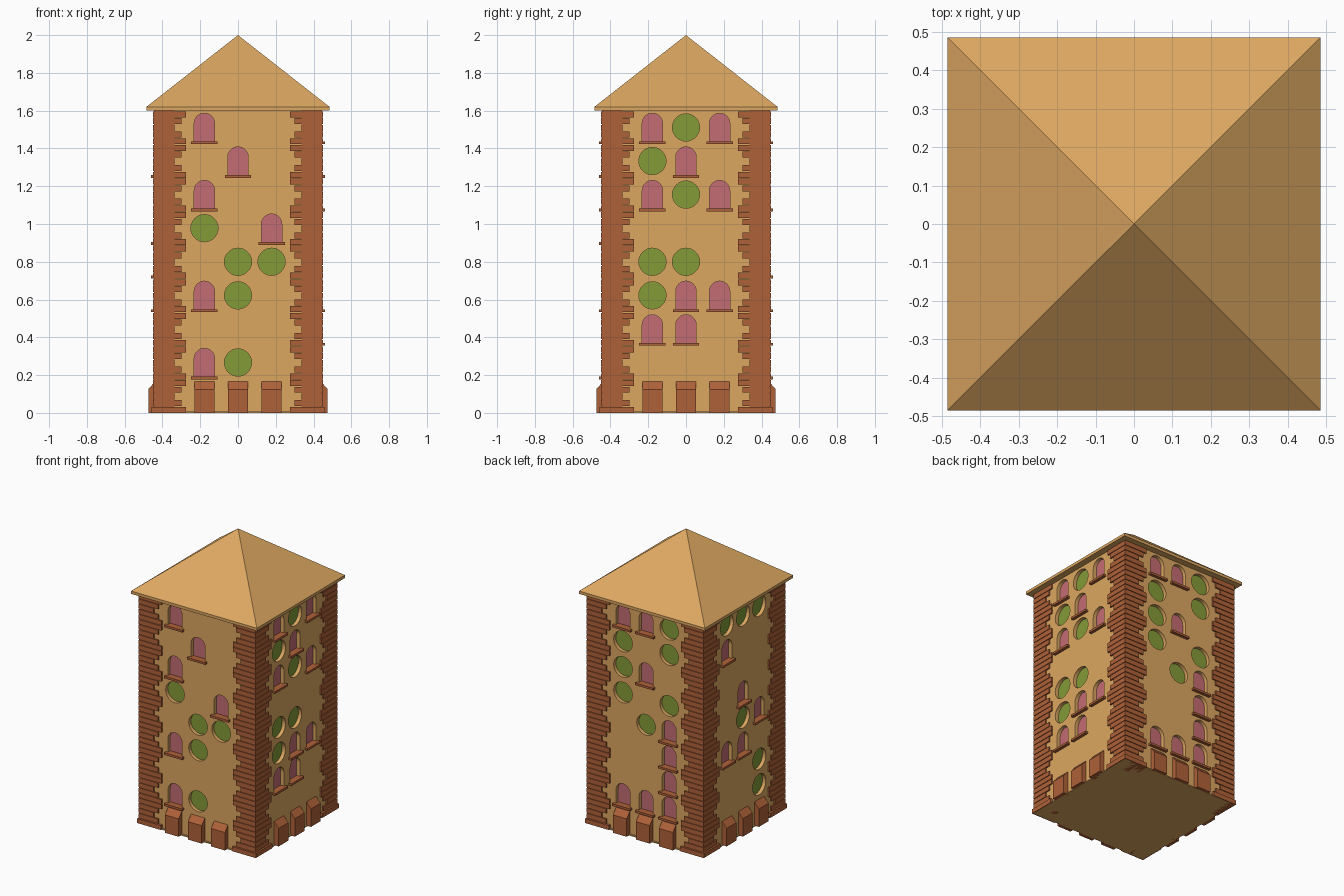
import bpy, bmesh, math
from mathutils import Vector

if "Cube" in bpy.data.objects:
    bpy.data.objects.remove(bpy.data.objects["Cube"])

T = 1.6 / 9          # tile size of the facade grid
WALL, GLASS = 0.44, 0.415


def material(name, rgb):
    m = bpy.data.materials.new(name)
    m.diffuse_color = (*rgb, 1)
    m.use_nodes = True
    m.node_tree.nodes["Principled BSDF"].inputs["Base Color"].default_value = m.diffuse_color
    return m


PLASTER = material("plaster", (0.72, 0.39, 0.12))
BRICK = material("brick", (0.43, 0.12, 0.04))
PINK = material("pink_glass", (0.55, 0.15, 0.17))
GREEN = material("green_glass", (0.23, 0.33, 0.04))


def finish(bm, name, mat, turn=0):
    me = bpy.data.meshes.new(name)
    bm.to_mesh(me)
    bm.free()
    me.materials.append(mat)
    ob = bpy.data.objects.new(name, me)
    ob.rotation_euler.z = turn * math.pi / 2
    bpy.context.collection.objects.link(ob)
    return ob


def box(bm, lo, hi):
    lo, hi = Vector(lo), Vector(hi)
    vs = bmesh.ops.create_cube(bm, size=1)["verts"]
    for v in vs:
        v.co = (lo + hi) / 2 + Vector(a * b for a, b in zip(v.co, hi - lo))


def poly(bm, pts):
    return bm.faces.new([bm.verts.new(p) for p in pts])


def rect(x0, x1, z0, z1):
    return [(x0, z0), (x1, z0), (x1, z1), (x0, z1)]


def outline(kind, cx, z0):
    """Counter-clockwise window outline inside a tile."""
    if kind == "G":
        return [(cx + 0.072 * math.cos(a * math.tau / 32),
                 z0 + T / 2 + 0.072 * math.sin(a * math.tau / 32)) for a in range(32)]
    arch = [(cx + 0.054 * math.cos(a * math.pi / 16),
             z0 + 0.11 + 0.054 * math.sin(a * math.pi / 16)) for a in range(17)]
    return [(cx - 0.054, z0 + 0.014), (cx + 0.054, z0 + 0.014)] + arch


def holed_tile(bm, x0, z0, hole):
    """Plaster tile with an opening and its reveal."""
    edges, rings = [], []
    for pts in (rect(x0, x0 + T, z0, z0 + T), hole):
        vs = [bm.verts.new((x, -WALL, z)) for x, z in pts]
        edges += [bm.edges.new((vs[i - 1], vs[i])) for i in range(len(vs))]
        rings.append(vs)
    geom = bmesh.ops.triangle_fill(bm, edges=edges, use_beauty=True, normal=(0, -1, 0))["geom"]
    for f in geom:
        if isinstance(f, bmesh.types.BMFace):
            f.normal_update()
            if f.normal.y > 0:
                f.normal_flip()
    front = rings[1]
    back = [bm.verts.new((x, -GLASS, z)) for x, z in hole]
    for i in range(len(hole)):
        bm.faces.new((front[i - 1], front[i], back[i], back[i - 1]))


# Window layout per side, top row first: P arched pink, G round green
FACADES = {
    "front": "P.. .P. P.. G.P .GG PG. ... PG. ...",
    "right": "PGP GP. PGP ... GG. GPP PP. ... ...",
    "back": "PPG G.G GP. G.G .GP ..P ..P PPP ...",
    "left": "GGG P.. ... .P. .GP PP. ..G ..G ...",
}

for turn, (side, layout) in enumerate(FACADES.items()):
    wall, pink, green, sills, piers = (bmesh.new() for _ in range(5))
    for r, row in enumerate(layout.split()):
        z0 = (8 - r) * T
        for c, kind in enumerate(row):
            cx = (c - 1) * T
            if kind == ".":
                poly(wall, [(x, -WALL, z) for x, z in rect(cx - T / 2, cx + T / 2, z0, z0 + T)])
                continue
            hole = outline(kind, cx, z0)
            holed_tile(wall, cx - T / 2, z0, hole)
            poly(green if kind == "G" else pink, [(x, -GLASS, z) for x, z in hole])
            if kind == "P":
                box(sills, (cx - 0.07, -0.461, z0), (cx + 0.07, -GLASS, z0 + 0.015))
    # plain strips behind the corner bricks
    for x0, x1 in ((-WALL, -1.5 * T), (1.5 * T, WALL)):
        poly(wall, [(x, -WALL, z) for x, z in rect(x0, x1, 0, 1.6)])
    # sloped piers along the foot of the wall
    for cx in (-T, 0, T):
        prof = [(-0.43, 0), (-0.475, 0), (-0.475, 0.125), (-WALL, 0.165), (-0.43, 0.165)]
        f = poly(piers, [(cx - 0.053, y, z) for y, z in prof])
        ext = bmesh.ops.extrude_face_region(piers, geom=[f], use_keep_orig=True)["geom"]
        bmesh.ops.translate(piers, vec=(0.106, 0, 0),
                            verts=[v for v in ext if isinstance(v, bmesh.types.BMVert)])
    bmesh.ops.recalc_face_normals(piers, faces=piers.faces)
    finish(wall, side + "_wall", PLASTER, turn)
    finish(pink, side + "_arched_glass", PINK, turn)
    finish(green, side + "_round_glass", GREEN, turn)
    finish(sills, side + "_sills", BRICK, turn)
    finish(piers, side + "_piers", BRICK, turn)

# Toothed brick corners
COURSE = T / 5
TEETH = [0.275, 0.30, 0.335, 0.30, 0.275]
for turn in range(4):
    bm = bmesh.new()
    box(bm, (0.335, -0.444, 0), (0.444, -0.335, 1.6))
    for i in range(45):
        w, out = TEETH[i % 5], 0.457 if i == 0 else 0.45
        box(bm, (w, -out, i * COURSE), (out, -w, (i + 1) * COURSE - 0.004))
    finish(bm, "corner_bricks", BRICK, turn)

# Floor slab
bm = bmesh.new()
box(bm, (-0.45, -0.45, 0), (0.45, 0.45, 0.008))
finish(bm, "floor", PLASTER)

# Pyramid roof with a thin eave
bm = bmesh.new()
E = 0.485
corners = [(-E, -E), (E, -E), (E, E), (-E, E)]
low = [bm.verts.new((x, y, 1.6)) for x, y in corners]
high = [bm.verts.new((x, y, 1.62)) for x, y in corners]
apex = bm.verts.new((0, 0, 2))
bm.faces.new(low[::-1])
for i in range(4):
    bm.faces.new((low[i - 1], low[i], high[i], high[i - 1]))
    bm.faces.new((high[i - 1], high[i], apex))
finish(bm, "roof", PLASTER)
